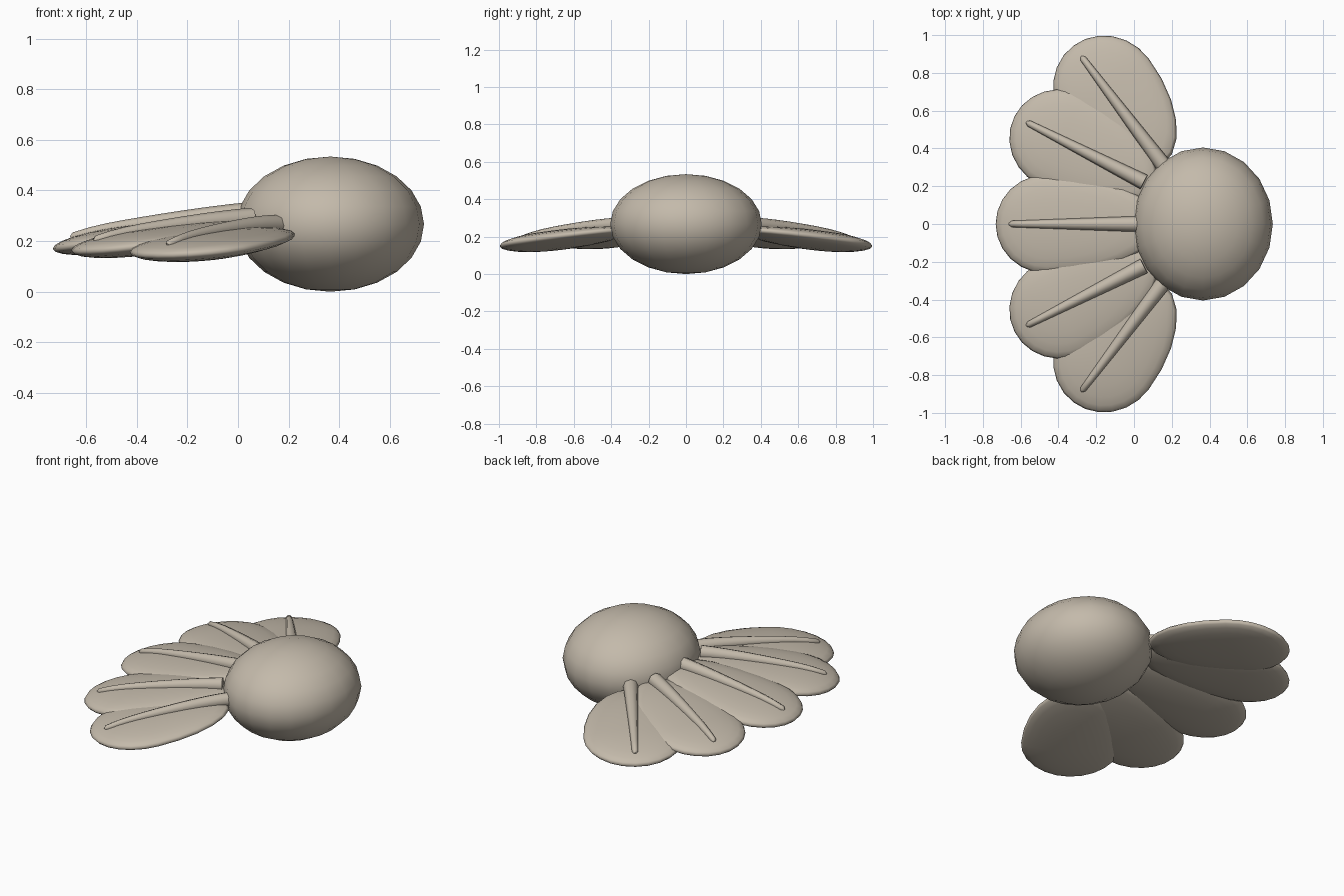
import bpy
import bmesh
from math import cos, sin, radians, sqrt
from mathutils import Matrix, Vector

cube = bpy.data.objects.get("Cube")
if cube:
    bpy.data.objects.remove(cube)

# Single stone colour
STONE = (0.55, 0.49, 0.405, 1)
stone = bpy.data.materials.new("warm stone")
stone.use_nodes = True
stone.diffuse_color = STONE
bsdf = stone.node_tree.nodes["Principled BSDF"]
bsdf.inputs["Base Color"].default_value = STONE
bsdf.inputs["Roughness"].default_value = 0.7


def ellipsoid(name, front, back, width, height, matrix, segments, rings):
    """Smooth ellipsoid whose +x and -x halves may differ in length."""
    bm = bmesh.new()
    bmesh.ops.create_uvsphere(bm, u_segments=segments, v_segments=rings, radius=1)
    for v in bm.verts:
        v.co.x *= front if v.co.x > 0 else back
        v.co.y *= width
        v.co.z *= height
    bm.transform(matrix)
    mesh = bpy.data.meshes.new(name)
    bm.to_mesh(mesh)
    bm.free()
    mesh.materials.append(stone)
    mesh.shade_smooth()
    obj = bpy.data.objects.new(name, mesh)
    bpy.context.collection.objects.link(obj)
    return obj


def rib(name, points, radii):
    """Tapered round rod through the given points."""
    curve = bpy.data.curves.new(name, "CURVE")
    curve.dimensions = "3D"
    curve.bevel_depth = 1
    curve.bevel_resolution = 2
    curve.use_fill_caps = True
    spline = curve.splines.new("POLY")
    spline.points.add(len(points) - 1)
    for p, co, r in zip(spline.points, points, radii):
        p.co = (*co, 1)
        p.radius = r
    spline.use_smooth = True
    curve.materials.append(stone)
    obj = bpy.data.objects.new(name, curve)
    bpy.context.collection.objects.link(obj)
    bpy.ops.object.select_all(action="DESELECT")
    obj.select_set(True)
    bpy.context.view_layer.objects.active = obj
    bpy.ops.object.convert(target="MESH")
    bpy.ops.object.shade_smooth_by_angle(angle=radians(50))


def petal(label, centre, angle, droop, front, back, width):
    """Flattened egg-shaped petal with a rib lying along its top."""
    thick = 0.05
    a = radians(angle)
    along = Vector((cos(a), sin(a), -droop)).normalized()
    side = Vector((-sin(a), cos(a), 0))
    up = along.cross(side)
    frame = Matrix((along, side, up)).transposed().to_4x4()
    frame.translation = centre
    ellipsoid(label + "_petal", front, back, width, thick, frame, 24, 12)

    # Rib follows the petal's upper surface from the body to near the tip
    start, end, steps = -0.5, front - 0.09, 10
    points, radii = [], []
    for i in range(steps + 1):
        t = i / steps
        x = start + (end - start) * t
        span = front if x > 0 else back * 1.15
        z = thick * sqrt(1 - (x / span) ** 2)
        points.append(frame @ Vector((x, 0, z)))
        radii.append(0.042 - 0.025 * t)
    # Rounded tip
    points.append(points[-1] + along * 0.013 - up * 0.004)
    radii.append(0.007)
    rib(label + "_rib", points, radii)


# Body
ellipsoid("body", 0.37, 0.37, 0.405, 0.267,
          Matrix.Translation((0.365, 0, 0.267)), 20, 12)

# Petal fan: one in the middle, two mirrored pairs
petal("middle", Vector((-0.46, 0, 0.207)), 180, 0.14, 0.275, 0.6, 0.262)
for label, s in (("front", -1), ("back", 1)):
    petal(label + "_inner", Vector((-0.385, 0.445 * s, 0.194)),
          153 * s, 0.13, 0.28, 0.56, 0.265)
    petal(label + "_outer", Vector((-0.145, 0.71 * s, 0.178)),
          127 * s, 0.12, 0.295, 0.5, 0.278)
